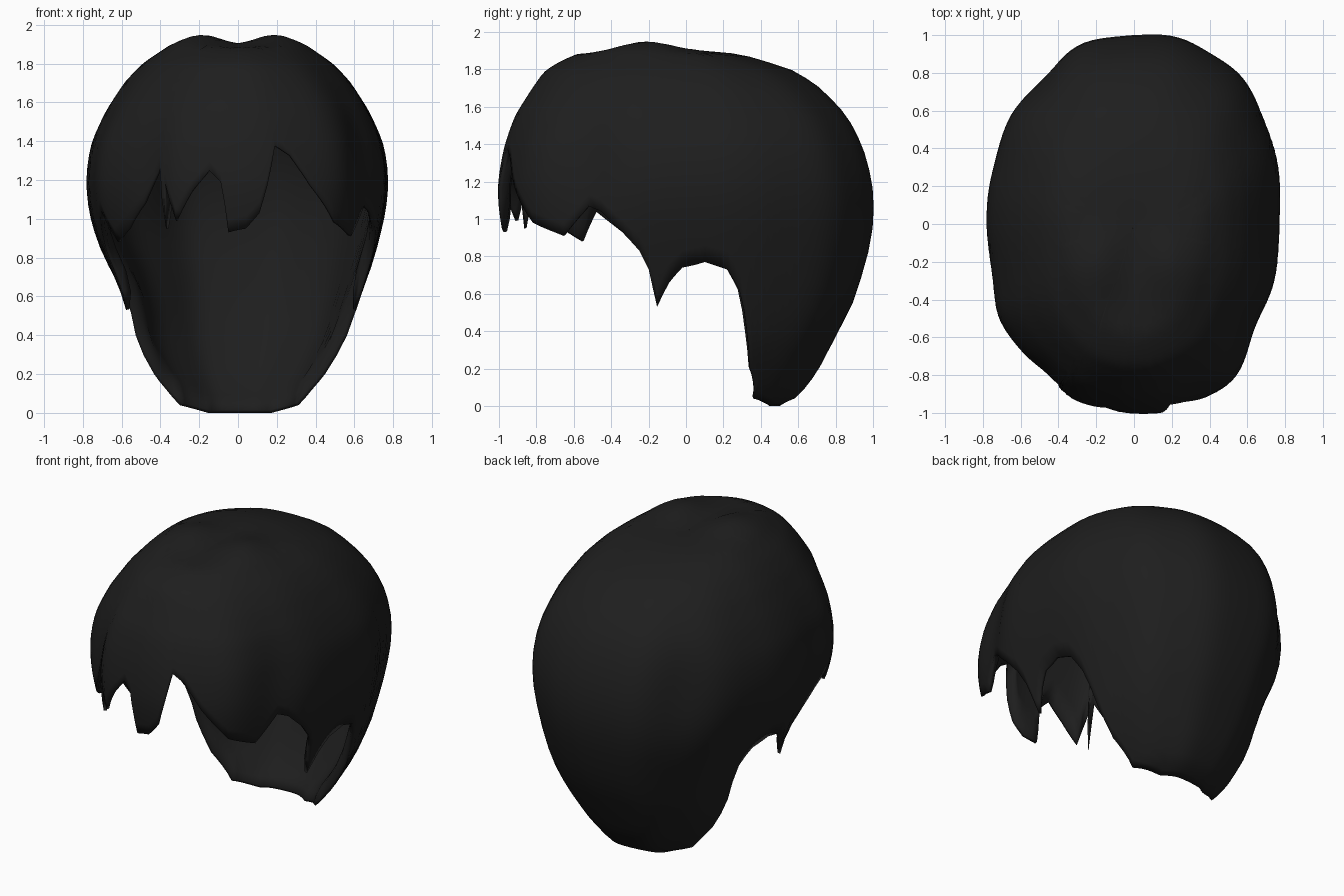
import bpy, bmesh
from math import sin, cos, asin, acos, pi, exp, radians, degrees, ceil

cube = bpy.data.objects.get("Cube")
if cube:
    bpy.data.objects.remove(cube)

# Shell profile from crown to nape: height, front reach, back reach, half width
PROFILE = [(1.90, 0, 0, 0), (1.898, .3, .12, .17), (1.882, .58, .3, .36),
           (1.8, .74, .56, .49), (1.7, .82, .72, .585), (1.55, .91, .86, .68),
           (1.37, .97, .95, .755), (1.15, 1, 1, .775), (.9, .97, .99, .73),
           (.57, .9, .9, .63), (.35, .8, .79, .56), (.18, .7, .7, .47),
           (.05, .6, .6, .38), (0, .5, .5, .32)]
ROWS = 30
# Hollows (-) and swellings (+): azimuth, spread, height, spread, amount
LOCKS = [(62, 14, 1.3, .4, -.07), (-35, 9, 1.2, .4, -.035), (-64, 8, 1.2, .4, .02),
         (-140, 15, 1.25, .3, -.045), (130, 25, .5, .3, .035)]


def level(z):
    """Profile position for a height."""
    for i in range(len(PROFILE) - 1):
        a, b = PROFILE[i][0], PROFILE[i + 1][0]
        if z >= b:
            return i + max(0, (a - z) / (a - b))
    return len(PROFILE) - 1


def reach(u):
    """Smoothly interpolated profile row."""
    i = min(int(u), len(PROFILE) - 2)
    t = u - i
    p = [PROFILE[min(max(i + k, 0), len(PROFILE) - 1)] for k in (-1, 0, 1, 2)]
    out = [p[1][0] + (p[2][0] - p[1][0]) * t]
    for c in (1, 2, 3):
        a, b, d, e = (row[c] for row in p)
        out.append(b + .5 * t * (d - a + t * (2 * a - 5 * b + 4 * d - e
                                              + t * (3 * (b - d) + e - a))))
    return out


def squareness(side):
    return .82 if side > 0 else .92


def power(v, e):
    return (1 if v >= 0 else -1) * abs(v) ** e


def angle_from_x(x, z):
    w = reach(level(z))[3]
    return asin(power(max(-1, min(1, x / w)), 1 / squareness(x)))


def angle_from_y(y, z, side):
    row = reach(level(z))
    r = row[1] if y < 0 else row[2]
    return side * acos(power(max(-1, min(1, -y / r)), 1 / squareness(side)))


# Hem: pointed fringe locks (x, z), then sideburn, ear arch and nape (y, z)
FRINGE = [(-.57, .95), (-.5, 1.08), (-.41, 1.27), (-.385, 1.2),
          (-.375, .95), (-.32, .99), (-.24, 1.14), (-.15, 1.25), (-.09, 1.19),
          (-.07, 1.08), (-.05, .93), (.04, .95), (.11, 1.03), (.15, 1.17),
          (.19, 1.38), (.27, 1.33), (.38, 1.17), (.5, .98), (.595, .91)]
SIDE = [(-.47, 1.04), (-.34, .93), (-.25, .83), (-.2, .73), (-.155, .53),
        (-.09, .66), (-.02, .74), (.1, .77), (.22, .73), (.28, .62),
        (.32, .4), (.34, .2), (.36, .04), (.45, 0)]
hem = [(angle_from_x(x, z), z) for x, z in FRINGE]
hem += [(angle_from_y(-.55, .88, -1), .88), (angle_from_y(-.55, 1.07, 1), 1.07)]
for side in (-1, 1):
    hem += [(angle_from_y(y, z, side), z) for y, z in SIDE]
hem.sort()
hem.append((hem[0][0] + 2 * pi, hem[0][1]))

# Subdivide the hem into columns
columns = []
for (a0, z0), (a1, z1) in zip(hem, hem[1:]):
    n = max(2, ceil((a1 - a0) / radians(3)))
    columns += [(a0 + (a1 - a0) * k / n, z0 + (z1 - z0) * k / n) for k in range(n)]


def surface(a, u):
    z, front, back, w = reach(u)
    # Rounder towards the crown, squarer towards the hem
    e = squareness(sin(a))
    e += (1 - e) * max(0, 1 - u / 5)
    turn = (degrees(a) + 180) % 360 - 180
    relief = .007 * sin(11 * a + .6)
    relief += sum(d * exp(-((turn - c) / s) ** 2 - ((z - h) / hs) ** 2)
                  for c, s, h, hs, d in LOCKS)
    r = 1 + relief * min(1, u / 6)
    x = w * power(sin(a), e) * r
    y = -power(cos(a), e) * (front if cos(a) > 0 else back) * r
    if x < 0:
        # Narrower right sideburn
        x *= 1 - .06 * exp(-((z - .62) / .2) ** 2)
    if u < 6:
        # Twin swellings beside the parting
        z += .055 * exp(-((abs(x) - .2) / .14) ** 2 - ((y + .22) / .2) ** 2)
    return x, y, z


# Hair shell
bm = bmesh.new()
crown = bm.verts.new((0, 0, PROFILE[0][0]))
grid = [[bm.verts.new(surface(a, level(z) * j / ROWS)) for j in range(1, ROWS + 1)]
        for a, z in columns]
for i, left in enumerate(grid):
    right = grid[(i + 1) % len(grid)]
    bm.faces.new((crown, left[0], right[0]))
    for j in range(ROWS - 1):
        bm.faces.new((left[j], left[j + 1], right[j + 1], right[j]))
mesh = bpy.data.meshes.new("hair")
bm.to_mesh(mesh)
bm.free()
hair = bpy.data.objects.new("hair", mesh)
bpy.context.collection.objects.link(hair)

# Thickness, tapering at the hem
body = hair.vertex_groups.new(name="body")
body.add(range(len(mesh.vertices)), 1, "REPLACE")
for row, weight in ((ROWS, .3), (ROWS - 1, .75)):
    body.add([i * ROWS + row for i in range(len(columns))], weight, "REPLACE")
solid = hair.modifiers.new("thickness", "SOLIDIFY")
solid.thickness = .06
solid.offset = -1
solid.vertex_group = body.name

# Colour
SHADE = (.013, .013, .013, 1)
black = bpy.data.materials.new("soft black")
black.use_nodes = True
black.diffuse_color = SHADE
black.node_tree.nodes["Principled BSDF"].inputs["Base Color"].default_value = SHADE
mesh.materials.append(black)

bpy.context.view_layer.objects.active = hair
hair.select_set(True)
bpy.ops.object.shade_smooth_by_angle(angle=radians(50))
